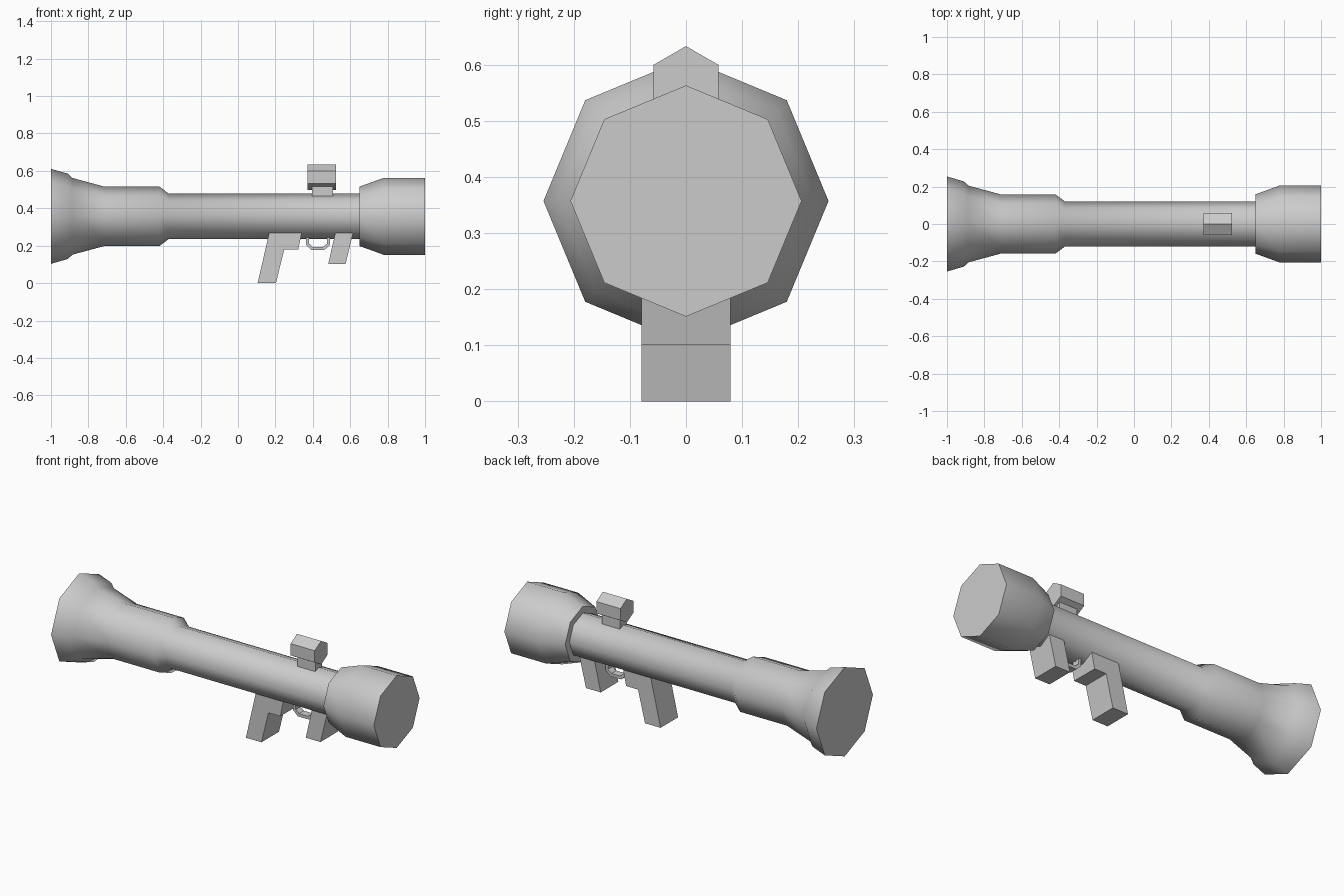
import bpy, bmesh, math

if "Cube" in bpy.data.objects:
    bpy.data.objects.remove(bpy.data.objects["Cube"])

AXIS_Z = 0.357  # height of the barrel axis


def finish(name, bm, smooth=None):
    bmesh.ops.recalc_face_normals(bm, faces=bm.faces)
    me = bpy.data.meshes.new(name)
    bm.to_mesh(me)
    bm.free()
    ob = bpy.data.objects.new(name, me)
    bpy.context.collection.objects.link(ob)
    if smooth:
        bpy.ops.object.select_all(action='DESELECT')
        ob.select_set(True)
        bpy.context.view_layer.objects.active = ob
        bpy.ops.object.shade_smooth_by_angle(angle=math.radians(smooth))
    return ob


def lathe_x(name, profile, sides=8, z=AXIS_Z, turn=0.0, smooth=None):
    """Closed solid around an axis parallel to x, from (x, radius) pairs."""
    bm = bmesh.new()
    rings = []
    for x, r in profile:
        angles = [turn + 2 * math.pi * i / sides for i in range(sides)]
        rings.append([bm.verts.new((x, r * math.cos(a), z + r * math.sin(a))) for a in angles])
    for a, b in zip(rings, rings[1:]):
        for i in range(sides):
            j = (i + 1) % sides
            bm.faces.new((a[i], a[j], b[j], b[i]))
    bm.faces.new(rings[0])
    bm.faces.new(rings[-1])
    return finish(name, bm, smooth)


def extrude_y(name, outline, half):
    """Side outline in x, z given a thickness across y."""
    bm = bmesh.new()
    face = bm.faces.new([bm.verts.new((x, -half, z)) for x, z in outline])
    new = bmesh.ops.extrude_face_region(bm, geom=[face])
    verts = [v for v in new['geom'] if isinstance(v, bmesh.types.BMVert)]
    bmesh.ops.translate(bm, verts=verts, vec=(0, 2 * half, 0))
    return finish(name, bm)


# Octagonal barrel with flared rear and thick muzzle
lathe_x("barrel", [(-1, 0.254), (-0.91, 0.228), (-0.885, 0.205), (-0.715, 0.159),
                   (-0.42, 0.159), (-0.37, 0.121), (0.65, 0.121), (0.65, 0.159),
                   (0.78, 0.206), (1, 0.206)], smooth=46)

# Grips
extrude_y("rear_grip", [(0.105, 0), (0.168, 0.275), (0.342, 0.275), (0.322, 0.18),
                        (0.247, 0.18), (0.203, 0)], 0.079)
extrude_y("front_grip", [(0.482, 0.101), (0.522, 0.275), (0.617, 0.275), (0.575, 0.101)], 0.079)

# Trigger guard and trigger
extrude_y("trigger_guard", [(0.363, 0.25), (0.363, 0.205), (0.392, 0.177), (0.462, 0.177),
                            (0.492, 0.205), (0.492, 0.25), (0.477, 0.25), (0.477, 0.212),
                            (0.455, 0.194), (0.4, 0.194), (0.379, 0.212), (0.379, 0.25)], 0.022)

# Hexagonal sight on its mount
lathe_x("sight", [(0.372, 0.067), (0.524, 0.067)], sides=6, z=0.566, turn=math.pi / 6)
extrude_y("sight_mount", [(0.395, 0.462), (0.508, 0.462), (0.508, 0.53), (0.395, 0.53)], 0.03)
